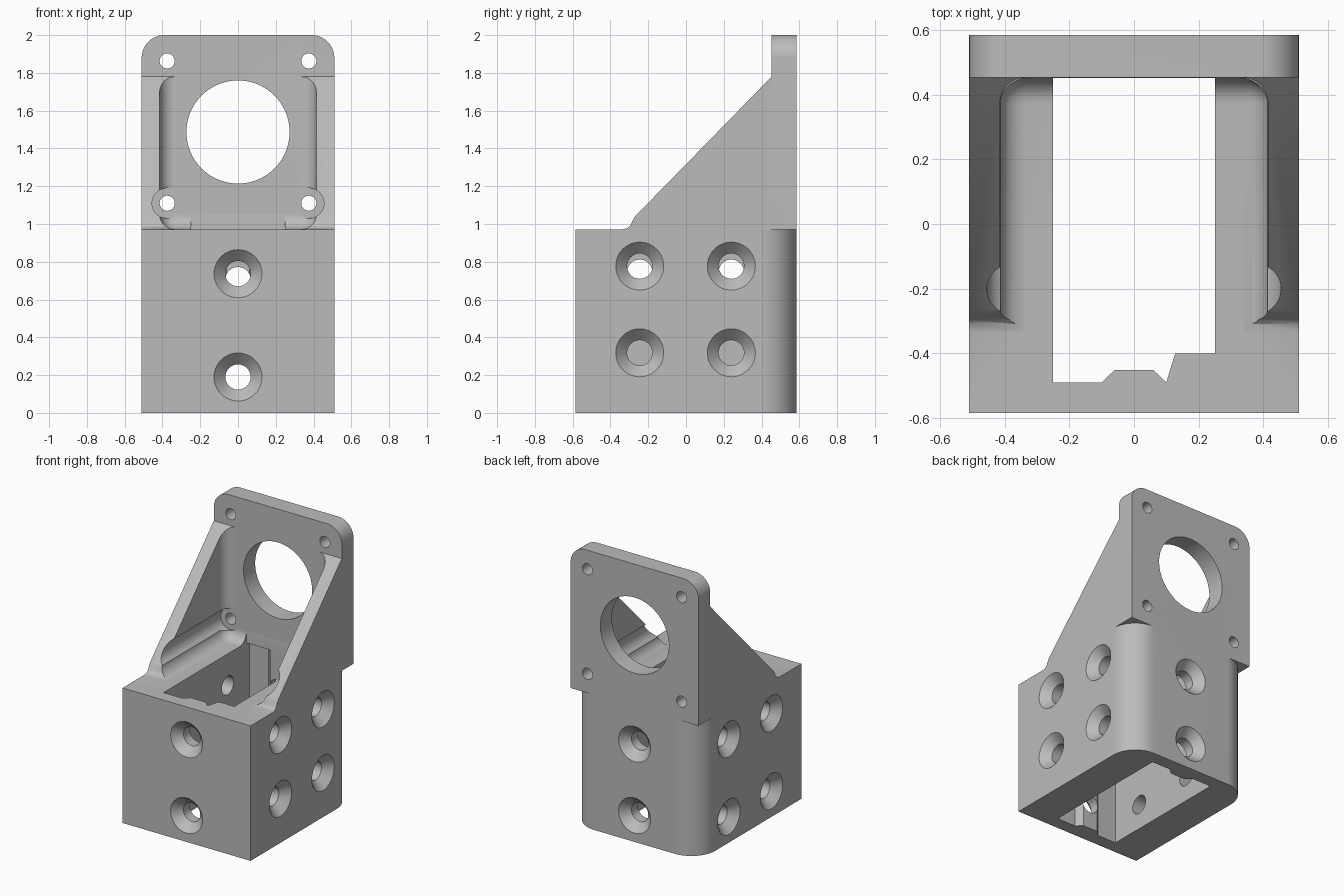
import bpy, bmesh
from math import sin, cos, pi
from mathutils import Vector

if "Cube" in bpy.data.objects:
    bpy.data.objects.remove(bpy.data.objects["Cube"])

HALF_X, HALF_Y, DECK, TOP = 0.51, 0.585, 0.972, 2.0
PLATE_Y = 0.453

grey = bpy.data.materials.new("plain_grey")
grey.use_nodes = True
grey.diffuse_color = (0.5, 0.5, 0.5, 1)
grey.node_tree.nodes["Principled BSDF"].inputs["Base Color"].default_value = grey.diffuse_color


def to_object(name, bm):
    bmesh.ops.recalc_face_normals(bm, faces=bm.faces)
    mesh = bpy.data.meshes.new(name)
    bm.to_mesh(mesh)
    bm.free()
    mesh.materials.append(grey)
    obj = bpy.data.objects.new(name, mesh)
    bpy.context.scene.collection.objects.link(obj)
    return obj


def prism(name, points, axis, low, high):
    """Extrude a 2D outline along x (y,z), y (x,z) or z (x,y)."""
    place = {"x": lambda a, b: (low, a, b), "y": lambda a, b: (a, low, b),
             "z": lambda a, b: (a, b, low)}[axis]
    bm = bmesh.new()
    face = bm.faces.new([bm.verts.new(place(a, b)) for a, b in points])
    out = bmesh.ops.extrude_face_region(bm, geom=[face])
    shift = Vector([(high - low) * (axis == k) for k in "xyz"])
    bmesh.ops.translate(bm, vec=shift,
                        verts=[v for v in out["geom"] if isinstance(v, bmesh.types.BMVert)])
    return to_object(name, bm)


def arc(cx, cy, r, start, end, steps=16):
    return [(cx + r * cos(start + (end - start) * i / steps),
             cy + r * sin(start + (end - start) * i / steps)) for i in range(steps + 1)]


def lathe_cutter(name, origin, direction, rings, sides=48):
    """Revolved cutter; rings are (distance along direction, radius)."""
    d = Vector(direction)
    u = Vector((0, 0, 1))
    w = d.cross(u)
    bm = bmesh.new()
    loops = [[bm.verts.new(Vector(origin) + d * t + (u * cos(2 * pi * i / sides)
              + w * sin(2 * pi * i / sides)) * r) for i in range(sides)] for t, r in rings]
    bm.faces.new(loops[0])
    bm.faces.new(loops[-1])
    for a, b in zip(loops, loops[1:]):
        for i in range(sides):
            j = (i + 1) % sides
            bm.faces.new((a[i], a[j], b[j], b[i]))
    return to_object(name, bm)


# Body: side outline with the sloping gussets and a fillet at their foot
outline = [(-HALF_Y, 0), (HALF_Y, 0), (HALF_Y, TOP), (PLATE_Y, TOP), (PLATE_Y, 1.78),
           (-0.27, 1.04), (-0.284, 1.016), (-0.295, 0.992), (-0.31, 0.978),
           (-0.335, DECK), (-HALF_Y, DECK)]
body = prism("motor_mount_bracket", outline, "x", -HALF_X, HALF_X)
cutters = []

# Space between the gussets, filleted into deck, plate and gussets
bm = bmesh.new()
bmesh.ops.create_cube(bm, size=1)
front, side, high = -0.9, 0.415, 2.4
for v in bm.verts:
    v.co = (side * (1 if v.co.x > 0 else -1), PLATE_Y if v.co.y > 0 else front,
            high if v.co.z > 0 else DECK)
rounded = [e for e in bm.edges
           if (all(v.co.z < high for v in e.verts) and any(v.co.y > front for v in e.verts))
           or (all(v.co.y > front for v in e.verts) and e.verts[0].co.x == e.verts[1].co.x)
           and any(v.co.z < high for v in e.verts)]
bmesh.ops.bevel(bm, geom=rounded, offset=0.08, segments=8, profile=0.5, affect="EDGES")
cutters.append(to_object("gusset_space", bm))

# Pocket through the base, with a raised rib on its front and rear walls
half = [(0.25, -0.49), (0.25, 0.49), (0.1, 0.49), (0.06, 0.452)]
pocket = half + [(-x, y) for x, y in reversed(half)]
pocket += [(-0.25, -0.49), (-0.1, -0.49), (-0.06, -0.452), (0.06, -0.452), (0.1, -0.49)]
cutters.append(prism("pocket", pocket, "z", -0.2, DECK - 0.002))
mouth = [(-0.25, -0.4), (0.25, -0.4), (0.25, PLATE_Y - 0.001), (-0.25, PLATE_Y - 0.001)]
cutters.append(prism("pocket_mouth", mouth, "z", 0.9, 1.2))
cutters.append(prism("pocket_lip", pocket[3:5] and
                     [(0.25, 0), (-0.25, 0)] + pocket[8:], "z", 0.9, 1.2))

for s in (-1, 1):
    # Rounded rear corners of the base, below the plate
    r = 0.19
    corner = arc(HALF_X - r, HALF_Y - r, r, 0, pi / 2)
    corner += [(HALF_X - r, HALF_Y + 0.1), (HALF_X + 0.1, HALF_Y + 0.1), (HALF_X + 0.1, HALF_Y - r)]
    cutters.append(prism("rear_corner", [(s * x, y) for x, y in corner], "z", -0.2, DECK))
    # Rounded top corners of the plate
    r = 0.12
    corner = arc(HALF_X - r, TOP - r, r, 0, pi / 2)
    corner += [(HALF_X - r, TOP + 0.1), (HALF_X + 0.1, TOP + 0.1), (HALF_X + 0.1, TOP - r)]
    cutters.append(prism("top_corner", [(s * x, z) for x, z in corner], "y", 0.2, 0.8))
    # Screw holes in the plate, with head clearance along the gussets
    for z in (1.11, 1.863):
        cutters.append(lathe_cutter("plate_screw", (s * 0.375, 0.3, z), (0, 1, 0),
                                    [(0, 0.04), (0.5, 0.04)]))
    cutters.append(lathe_cutter("head_clearance", (s * 0.375, -0.7, 1.11), (0, 1, 0),
                                [(0, 0.08), (PLATE_Y + 0.7, 0.08)]))

# Large round opening in the plate
cutters.append(lathe_cutter("shaft_opening", (0, 0.3, 1.487), (0, 1, 0),
                            [(0, 0.273), (0.5, 0.273)], 96))

# Countersunk holes through the four base walls
SINK = [(-0.02, 0.147), (0.06, 0.067), (0.35, 0.067)]
sites = [((0, -HALF_Y, z), (0, 1, 0)) for z in (0.19, 0.737)]
sites += [((0, HALF_Y, z), (0, -1, 0)) for z in (0.19, 0.705)]
for y in (-0.245, 0.24):
    sites += [((HALF_X, y, z), (-1, 0, 0)) for z in (0.318, 0.777)]
    sites += [((-HALF_X, y, z), (1, 0, 0)) for z in (0.185, 0.745)]
for origin, direction in sites:
    cutters.append(lathe_cutter("countersunk_hole", origin, direction, SINK))

# Apply every cut, then drop the cutters
bpy.context.view_layer.objects.active = body
for cutter in cutters:
    mod = body.modifiers.new(cutter.name, "BOOLEAN")
    mod.operation, mod.solver, mod.object = "DIFFERENCE", "EXACT", cutter
    bpy.ops.object.modifier_apply(modifier=mod.name)
    bpy.data.objects.remove(cutter)

bpy.ops.object.select_all(action="DESELECT")
body.select_set(True)
bpy.ops.object.shade_smooth_by_angle(angle=pi / 6)
